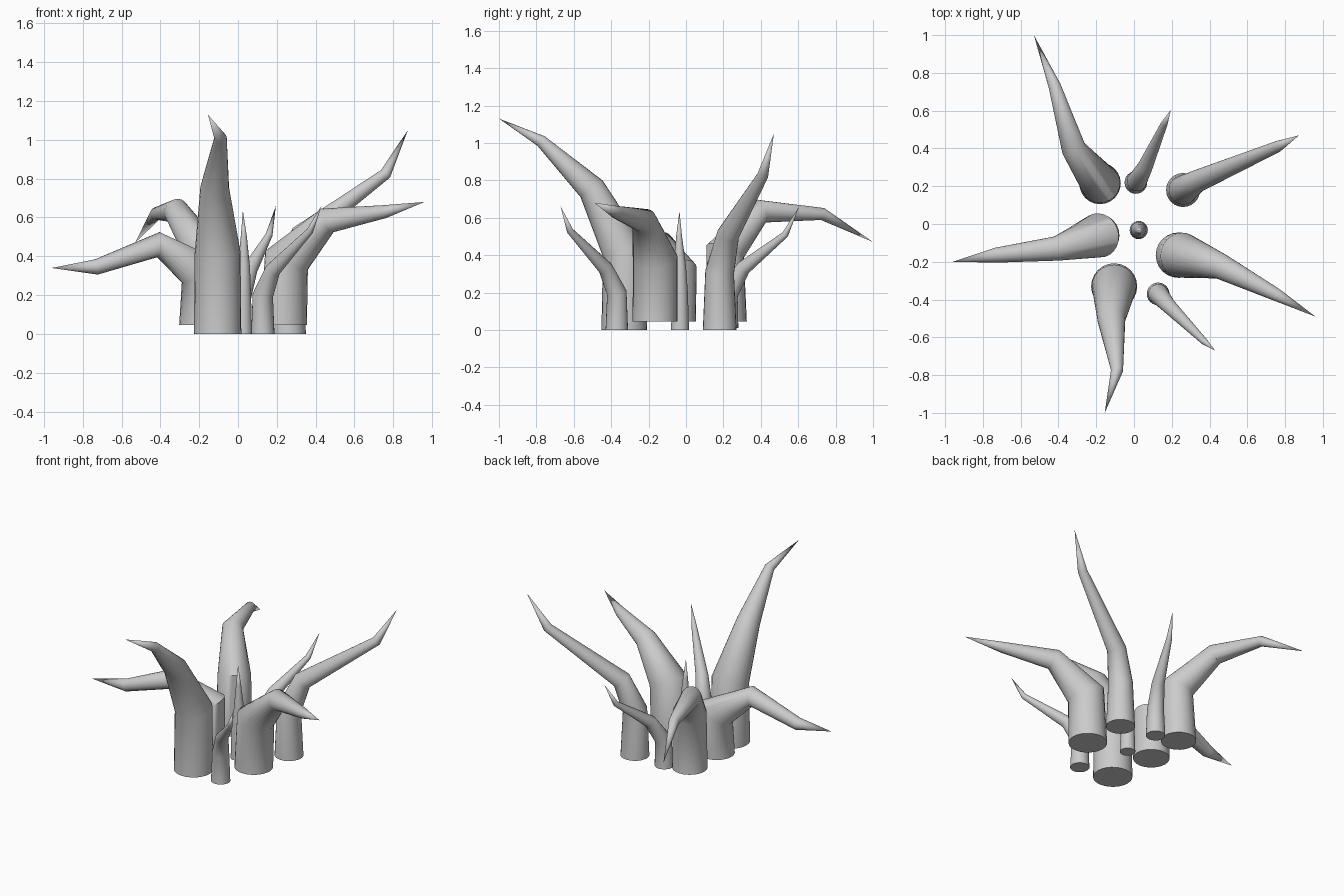
import bpy, bmesh, math
from mathutils import Vector

SIDES = 24


def tentacle(name, tip, rings):
    """Tapered bent tube: rings are (x, y, z, radius), closed to a point at tip."""
    pts = [Vector(r[:3]) for r in rings] + [Vector(tip)]
    bm = bmesh.new()
    loops = []
    for i, ring in enumerate(rings):
        if i == 0:
            t = Vector((0, 0, 1))          # base is cut flat
        else:                              # mitre between both segments
            t = ((pts[i] - pts[i - 1]).normalized()
                 + (pts[i + 1] - pts[i]).normalized()).normalized()
        q = Vector((0, 0, 1)).rotation_difference(t)
        loop = []
        for k in range(SIDES):
            a = 2 * math.pi * k / SIDES
            offset = q @ Vector((math.cos(a), math.sin(a), 0))
            loop.append(bm.verts.new(pts[i] + offset * ring[3]))
        loops.append(loop)
    end = bm.verts.new(pts[-1])
    bm.faces.new(loops[0][::-1])
    for k in range(SIDES):
        n = (k + 1) % SIDES
        for a, b in zip(loops, loops[1:]):
            bm.faces.new((a[k], a[n], b[n], b[k]))
        bm.faces.new((loops[-1][k], loops[-1][n], end))
    mesh = bpy.data.meshes.new(name)
    bm.to_mesh(mesh)
    bm.free()
    obj = bpy.data.objects.new(name, mesh)
    bpy.context.collection.objects.link(obj)
    bpy.context.view_layer.objects.active = obj
    obj.select_set(True)
    bpy.ops.object.shade_smooth_by_angle(angle=math.radians(50))
    obj.select_set(False)


# Large outer tentacles
tentacle("back_left_tentacle", (-0.53, 1.0, 0.47), [
    (-0.18, 0.215, 0.045, 0.11), (-0.175, 0.21, 0.42, 0.105),
    (-0.32, 0.40, 0.635, 0.065), (-0.42, 0.73, 0.62, 0.033)])
tentacle("back_right_tentacle", (0.875, 0.47, 1.05), [
    (0.26, 0.18, 0, 0.09), (0.26, 0.18, 0.31, 0.077),
    (0.33, 0.225, 0.51, 0.06), (0.76, 0.41, 0.825, 0.03)])
tentacle("right_tentacle", (0.96, -0.49, 0.68), [
    (0.235, -0.165, 0.045, 0.12), (0.25, -0.165, 0.38, 0.12),
    (0.46, -0.225, 0.585, 0.068), (0.755, -0.375, 0.63, 0.034)])
tentacle("left_tentacle", (-0.96, -0.20, 0.34), [
    (-0.19, -0.06, 0.045, 0.113), (-0.185, -0.06, 0.32, 0.118),
    (-0.41, -0.13, 0.46, 0.065), (-0.73, -0.165, 0.345, 0.04)])
tentacle("front_tentacle", (-0.155, -1.0, 1.13), [
    (-0.105, -0.33, 0, 0.122), (-0.105, -0.33, 0.42, 0.118),
    (-0.12, -0.505, 0.755, 0.074), (-0.09, -0.775, 1.01, 0.032)])

# Small inner tentacles
tentacle("front_small_tentacle", (0.43, -0.67, 0.66), [
    (0.128, -0.37, 0, 0.06), (0.128, -0.37, 0.2, 0.053),
    (0.18, -0.43, 0.33, 0.04), (0.37, -0.62, 0.53, 0.018)])
tentacle("back_small_tentacle", (0.195, 0.605, 0.66), [
    (0.01, 0.22, 0.01, 0.06), (0.015, 0.225, 0.19, 0.053),
    (0.06, 0.305, 0.33, 0.04), (0.16, 0.53, 0.51, 0.018)])
tentacle("centre_small_tentacle", (0.025, -0.035, 0.635), [
    (0.025, -0.032, 0, 0.048), (0.025, -0.032, 0.2, 0.042),
    (0.03, -0.032, 0.34, 0.032), (0.03, -0.037, 0.5, 0.016)])
